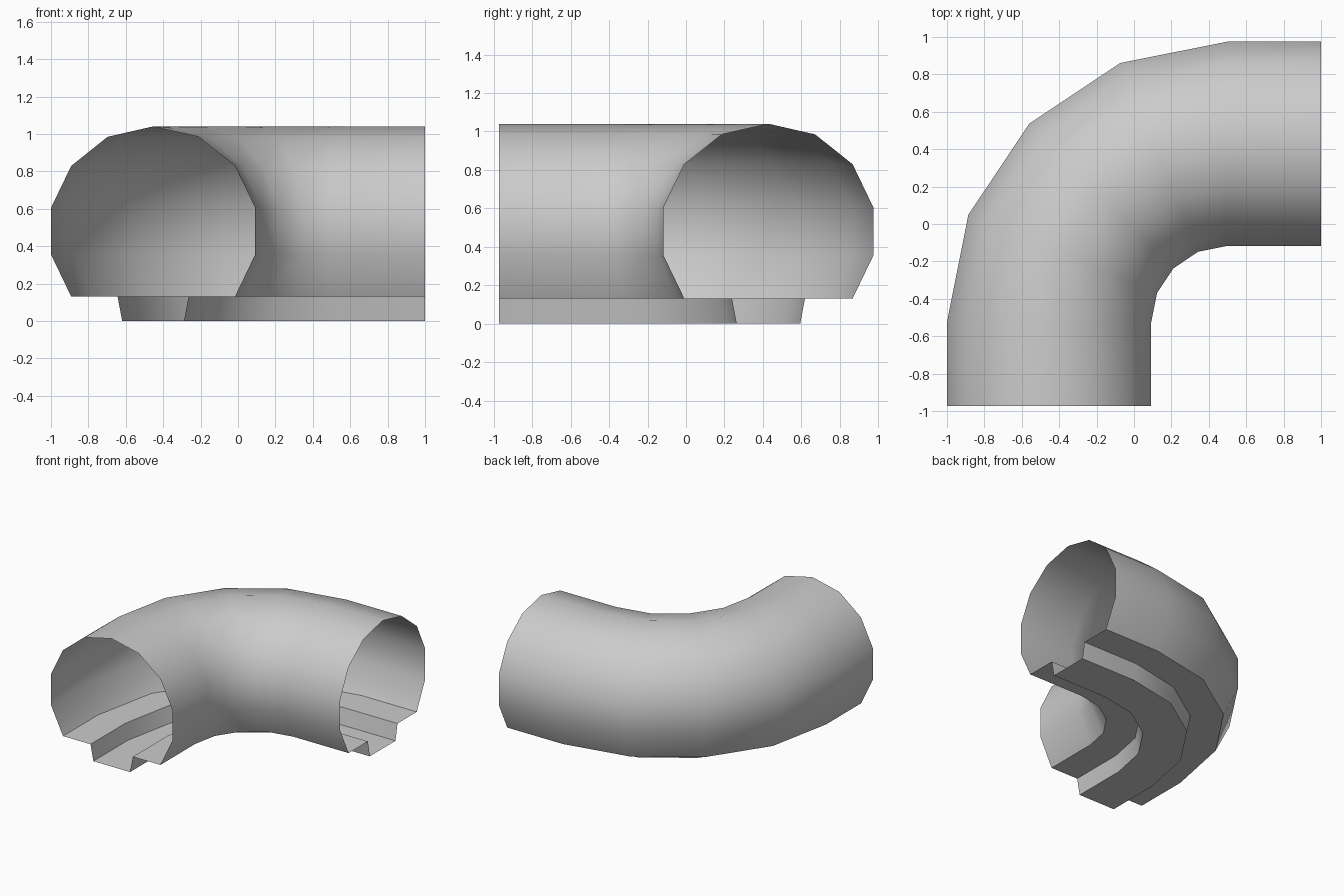
import bpy, bmesh, math

if "Cube" in bpy.data.objects:
    bpy.data.objects.remove(bpy.data.objects["Cube"])

CENTRE, BEND_R = (0.5, -0.525), 0.954    # bend centre and path radius
TUBE_R, TUBE_Z, SIDES, BEND_STEPS = 0.56, 0.48, 14, 4

# Cross-section (sideways offset, height): round shell with a keel along the flat bottom
shell = []
for i in range(-5, 6):
    a = 2 * math.pi * i / SIDES
    shell.append((TUBE_R * math.sin(a), TUBE_Z + TUBE_R * math.cos(a)))
floor_z = shell[0][1]
keel = [(0.19, floor_z), (0.165, 0), (-0.165, 0), (-0.19, floor_z)]
profile = shell + keel

# Path stations: origin and outward direction of each ring
cx, cy = CENTRE
stations = [(cx, -0.973, math.pi)]
for i in range(BEND_STEPS + 1):
    stations.append((cx, cy, math.pi - i * math.pi / 2 / BEND_STEPS))
stations.append((1.0, cy, math.pi / 2))

# Sweep the section along the path, leaving both ends open
bm = bmesh.new()
rings = []
for x, y, a in stations:
    rings.append([bm.verts.new((x + (BEND_R + o) * math.cos(a),
                                y + (BEND_R + o) * math.sin(a), z))
                  for o, z in profile])
n = len(profile)
for r0, r1 in zip(rings, rings[1:]):
    for i in range(n):
        j = (i + 1) % n
        bm.faces.new((r0[i], r0[j], r1[j], r1[i]))

# Make the shell face outward
bm.normal_update()
top = max(bm.faces, key=lambda f: f.calc_center_median().z)
if top.normal.z < 0:
    bmesh.ops.reverse_faces(bm, faces=bm.faces[:])

mesh = bpy.data.meshes.new("pipe_elbow")
bm.to_mesh(mesh)
bm.free()
elbow = bpy.data.objects.new("pipe_elbow", mesh)
bpy.context.collection.objects.link(elbow)

# Smooth round surfaces, crisp keel edges
bpy.context.view_layer.objects.active = elbow
elbow.select_set(True)
bpy.ops.object.shade_smooth_by_angle(angle=math.radians(30))
